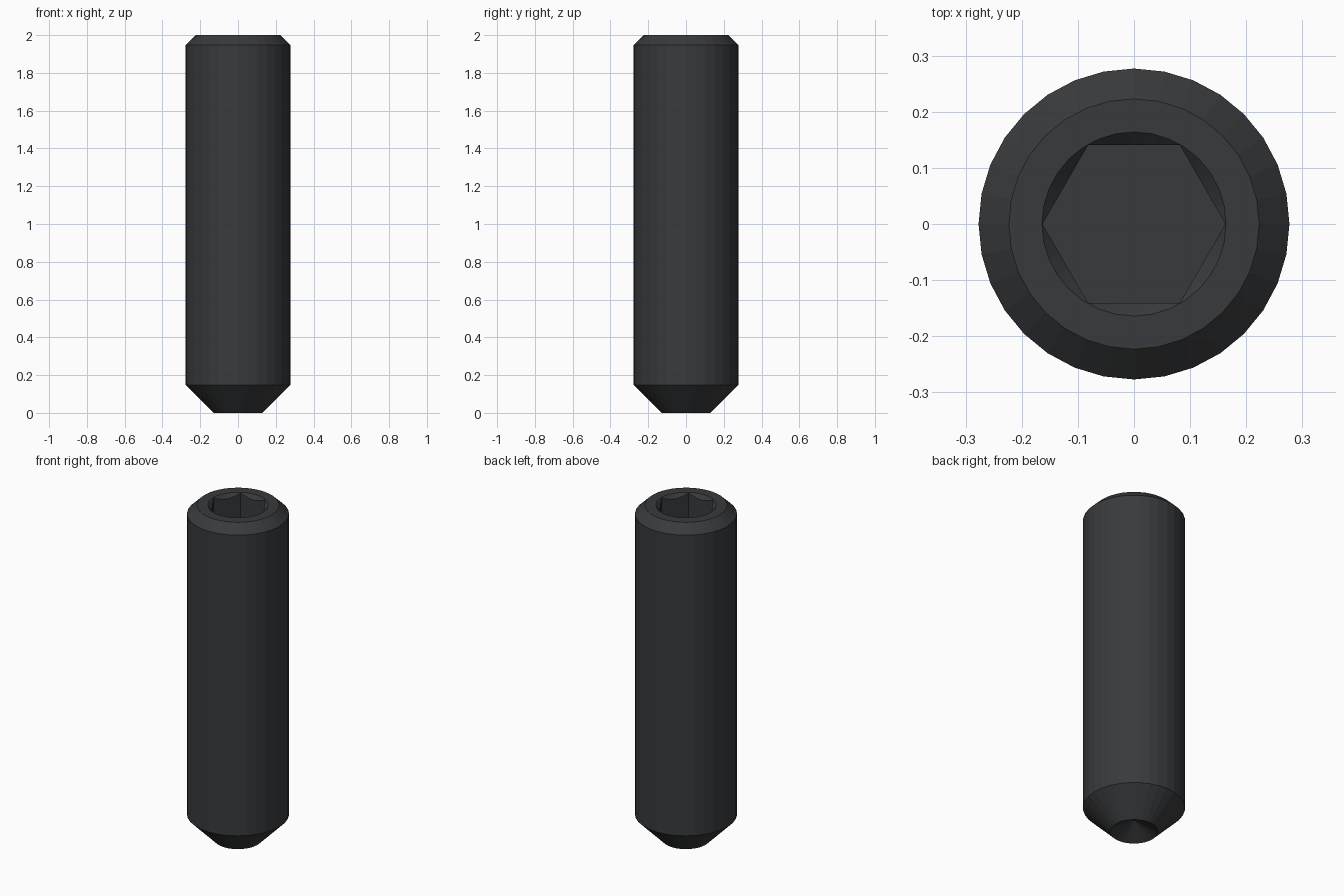
import bpy, bmesh
from math import pi, cos, sin

if "Cube" in bpy.data.objects:
    bpy.data.objects.remove(bpy.data.objects["Cube"])

SEGS = 96      # divides evenly into both the 32-sided body and the 6-sided socket
TOP = 2.0


def polygon_radius(sides, radius, a):
    """Distance from centre to the edge of a regular polygon at angle a."""
    step = 2 * pi / sides
    return radius * cos(step / 2) / cos(a % step - step / 2)


bm = bmesh.new()


def ring(sides, radius, z, slope=0.0):
    """Polygon ring; slope lowers the points that lie inside the radius."""
    verts = []
    for i in range(SEGS):
        a = 2 * pi * (i + 0.0001) / SEGS
        r = polygon_radius(sides, radius, a)
        verts.append(bm.verts.new((r * cos(a), r * sin(a), z - slope * (radius - r))))
    return verts


# Rings from the cup rim, up the shank, over the top and down into the socket
rings = [
    ring(32, 0.130, 0.0),
    ring(32, 0.277, 0.148),
    ring(32, 0.277, TOP - 0.052),
    ring(32, 0.223, TOP),
    ring(32, 0.164, TOP),                      # countersink rim
    ring(6, 0.163, TOP - 0.001, slope=1.0),    # scalloped edge on the hex walls
    ring(6, 0.163, TOP - 0.36),                # socket floor
]
for lower, upper in zip(rings, rings[1:]):
    for i in range(SEGS):
        j = (i + 1) % SEGS
        bm.faces.new((lower[i], lower[j], upper[j], upper[i]))
bm.faces.new(rings[-1])

# Conical cup in the point
apex = bm.verts.new((0, 0, 0.07))
for i in range(SEGS):
    bm.faces.new((rings[0][(i + 1) % SEGS], rings[0][i], apex))

# Merge coplanar faces into clean flat facets
bmesh.ops.dissolve_limit(bm, angle_limit=0.002, verts=bm.verts[:], edges=bm.edges[:])
bmesh.ops.recalc_face_normals(bm, faces=bm.faces[:])

mesh = bpy.data.meshes.new("set_screw")
bm.to_mesh(mesh)
bm.free()
screw = bpy.data.objects.new("set_screw", mesh)
bpy.context.collection.objects.link(screw)

# Black oxide steel
steel = bpy.data.materials.new("black_steel")
steel.diffuse_color = (0.04, 0.042, 0.045, 1)
steel.use_nodes = True
steel.node_tree.nodes["Principled BSDF"].inputs["Base Color"].default_value = steel.diffuse_color
mesh.materials.append(steel)
